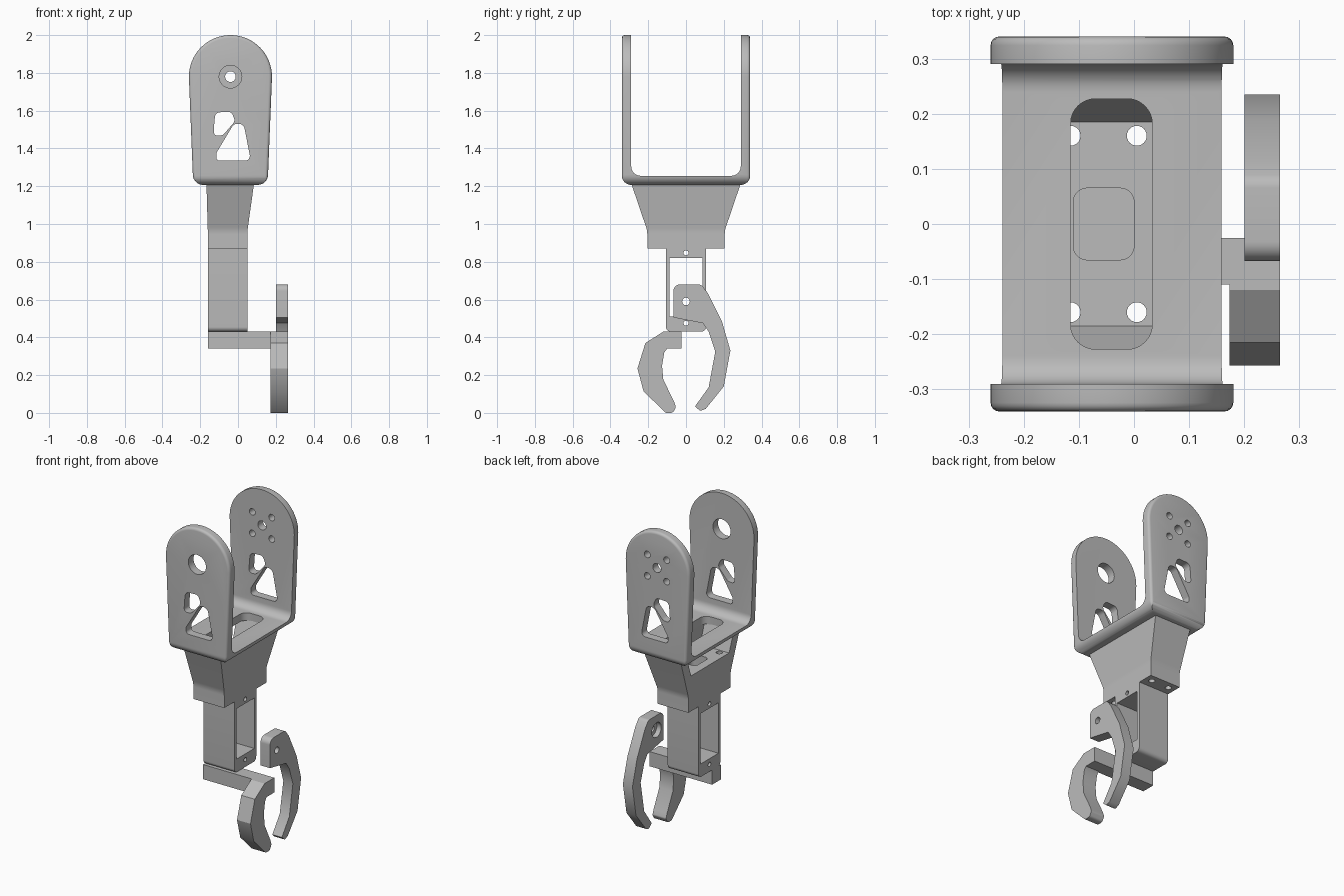
import bpy, bmesh, math
from mathutils import Vector

if "Cube" in bpy.data.objects:
    bpy.data.objects.remove(bpy.data.objects["Cube"])

grey = bpy.data.materials.new("plain grey")
grey.use_nodes = True
GREY = (0.5, 0.5, 0.5, 1)
grey.diffuse_color = GREY
grey.node_tree.nodes["Principled BSDF"].inputs["Base Color"].default_value = GREY


def fillet(points, default=0.0, steps=8):
    """Round polygon corners; a point may carry its own radius as third value."""
    out = []
    for i, p in enumerate(points):
        r = p[2] if len(p) > 2 else default
        c = Vector(p[:2])
        a = Vector(points[i - 1][:2]) - c
        b = Vector(points[(i + 1) % len(points)][:2]) - c
        if r == 0:
            out.append(c)
            continue
        half = a.angle(b) / 2
        t = min(r / math.tan(half), 0.49 * a.length, 0.49 * b.length)
        r = t * math.tan(half)
        a.normalize()
        b.normalize()
        centre = c + (a + b).normalized() * (r / math.sin(half))
        u, v = c + a * t - centre, c + b * t - centre
        sweep = u.angle(v)
        for k in range(steps + 1):
            f = k / steps
            out.append(centre + (u * math.sin((1 - f) * sweep) + v * math.sin(f * sweep)) / math.sin(sweep))
    return out


def circle(a, b, r, n=32):
    return [(a + r * math.cos(2 * math.pi * k / n), b + r * math.sin(2 * math.pi * k / n)) for k in range(n)]


def rect(a0, a1, b0, b1):
    return [(a0, b0), (a1, b0), (a1, b1), (a0, b1)]


def prism(name, axis, points, lo, hi, cap_bevel=0.0):
    """Extrude a 2D outline along an axis, optionally rounding its cap edges."""
    place = {"x": lambda a, b, d: (d, a, b),
             "y": lambda a, b, d: (a, d, b),
             "z": lambda a, b, d: (a, b, d)}[axis]
    bm = bmesh.new()
    rings = [[bm.verts.new(place(p[0], p[1], d)) for p in points] for d in (lo, hi)]
    caps = [bm.faces.new(ring) for ring in rings]
    n = len(points)
    for i in range(n):
        j = (i + 1) % n
        bm.faces.new((rings[0][i], rings[0][j], rings[1][j], rings[1][i]))
    bmesh.ops.recalc_face_normals(bm, faces=bm.faces)
    if cap_bevel:
        bmesh.ops.bevel(bm, geom=[e for f in caps for e in f.edges], offset=cap_bevel,
                        segments=4, profile=0.5, affect="EDGES")
    mesh = bpy.data.meshes.new(name)
    bm.to_mesh(mesh)
    bm.free()
    mesh.materials.append(grey)
    obj = bpy.data.objects.new(name, mesh)
    bpy.context.collection.objects.link(obj)
    return obj


def activate(obj):
    bpy.ops.object.select_all(action="DESELECT")
    obj.select_set(True)
    bpy.context.view_layer.objects.active = obj


def combine(obj, tool, operation="DIFFERENCE"):
    activate(obj)
    mod = obj.modifiers.new("cut", "BOOLEAN")
    mod.operation, mod.object, mod.solver = operation, tool, "EXACT"
    bpy.ops.object.modifier_apply(modifier=mod.name)
    bpy.data.objects.remove(tool)


def cut(obj, axis, points, lo, hi):
    combine(obj, prism("cutter", axis, points, lo, hi))


def finish(obj):
    activate(obj)
    bpy.ops.object.shade_smooth_by_angle(angle=math.radians(32))


MID = -0.04      # centre of the bracket
AXIS = -0.055    # centre of the neck and frame
PIVOT = 1.78     # height of the plate holes

# U-shaped bracket: channel profile crossed with the tapered plate outline
channel = [(-0.34, 1.207, 0.05), (0.34, 1.207, 0.05), (0.34, 2.1), (0.29, 2.1),
           (0.29, 1.255, 0.05), (-0.29, 1.255, 0.05), (-0.29, 2.1), (-0.34, 2.1)]
bracket = prism("bracket", "x", fillet(channel), -0.5, 0.5)
dome = [(MID + 0.22 * math.cos(math.pi * k / 32), PIVOT + 0.22 * math.sin(math.pi * k / 32)) for k in range(33)]
outline = dome + [(MID - 0.197, 1.207, 0.055), (MID + 0.197, 1.207, 0.055)]
combine(bracket, prism("outline", "y", fillet(outline), -0.34, 0.34, 0.016), "INTERSECT")

# Lightening holes through both plates
triangle = [(-0.022, 1.53, 0.03), (0.03, 1.53, 0.03), (0.068, 1.335, 0.025), (-0.115, 1.335, 0.025), (-0.115, 1.375, 0.02)]
slot = [(-0.12, 1.59), (-0.035, 1.595), (-0.015, 1.545), (-0.08, 1.47), (-0.13, 1.465), (-0.125, 1.54)]
cut(bracket, "y", fillet(triangle), -0.5, 0.5)
cut(bracket, "y", fillet(slot, 0.028), -0.5, 0.5)

# Large front pivot hole, five-hole pattern at the back
cut(bracket, "y", circle(MID, PIVOT, 0.06), -0.5, 0)
cut(bracket, "y", circle(MID, PIVOT, 0.028), 0, 0.5)
for sx in (-1, 1):
    for sz in (-1, 1):
        cut(bracket, "y", circle(MID + sx * 0.066, PIVOT + sz * 0.066, 0.02, 24), 0, 0.5)
cut(bracket, "z", fillet(rect(-0.115, 0.033, -0.227, 0.227), 0.045), 1.1, 1.4)
finish(bracket)

# Neck: two tapered profiles crossed, with a cavity open on one side
side = [(-0.29, 1.215), (-0.205, 0.965, 0.12), (-0.205, 0.87), (0.205, 0.87), (0.205, 0.965, 0.12), (0.29, 1.215)]
front = [(-0.167, 1.215), (-0.16, 0.965, 0.2), (-0.16, 0.87), (0.05, 0.87), (0.05, 0.965, 0.2), (0.085, 1.215)]
neck = prism("neck", "x", fillet(side), -0.4, 0.4)
combine(neck, prism("neck_front", "y", fillet(front), -0.4, 0.4), "INTERSECT")
cavity = [(-0.185, 1.09), (0.185, 1.09), (0.241, 1.25), (-0.241, 1.25)]
cut(neck, "x", cavity, -0.4, 0.033)
cut(neck, "z", fillet(rect(-0.11, 0.0, -0.065, 0.065), 0.025), 0.88, 1.2)
for x in (AXIS - 0.06, AXIS + 0.06):
    for y in (-0.16, 0.16):
        cut(neck, "z", circle(x, y, 0.018, 24), 0.8, 1.2)
finish(neck)

# Actuator frame: open box with two screw holes
box = [(-0.106, 0.43, 0.025), (0.106, 0.43, 0.025), (0.106, 0.87), (-0.106, 0.87)]
frame = prism("actuator_frame", "x", fillet(box), -0.16, 0.05)
cut(frame, "x", rect(-0.087, 0.087, 0.51, 0.82), -0.4, 0.4)
for z in (0.475, 0.847):
    cut(frame, "x", circle(0, z, 0.013, 20), -0.4, 0.4)
finish(frame)

# Fixed finger with its cross bar
fixed = [(-0.025, 0.43), (-0.12, 0.43), (-0.215, 0.37), (-0.257, 0.235), (-0.225, 0.115), (-0.108, 0.0, 0.02),
         (-0.07, 0.0, 0.02), (-0.053, 0.03, 0.015), (-0.063, 0.06), (-0.12, 0.175), (-0.127, 0.25),
         (-0.115, 0.32), (-0.1, 0.34), (-0.025, 0.34)]
finish(prism("fixed_finger", "x", fillet(fixed), 0.173, 0.265))
finish(prism("finger_cross_bar", "x", rect(-0.11, -0.025, 0.34, 0.43), -0.16, 0.174))

# Moving finger with a counterbored pivot
moving = [(-0.067, 0.68, 0.035), (0.08, 0.68, 0.03), (0.115, 0.635), (0.19, 0.485), (0.235, 0.33), (0.2, 0.14),
          (0.105, 0.022), (0.075, 0.01, 0.015), (0.048, 0.035), (0.12, 0.135), (0.155, 0.325),
          (0.12, 0.43), (0.09, 0.475), (-0.067, 0.505)]
finger = prism("moving_finger", "x", fillet(moving), 0.2, 0.265)
cut(finger, "x", circle(0, 0.59, 0.02, 24), 0, 0.4)
cut(finger, "x", circle(0, 0.59, 0.045), 0, 0.23)
finish(finger)
